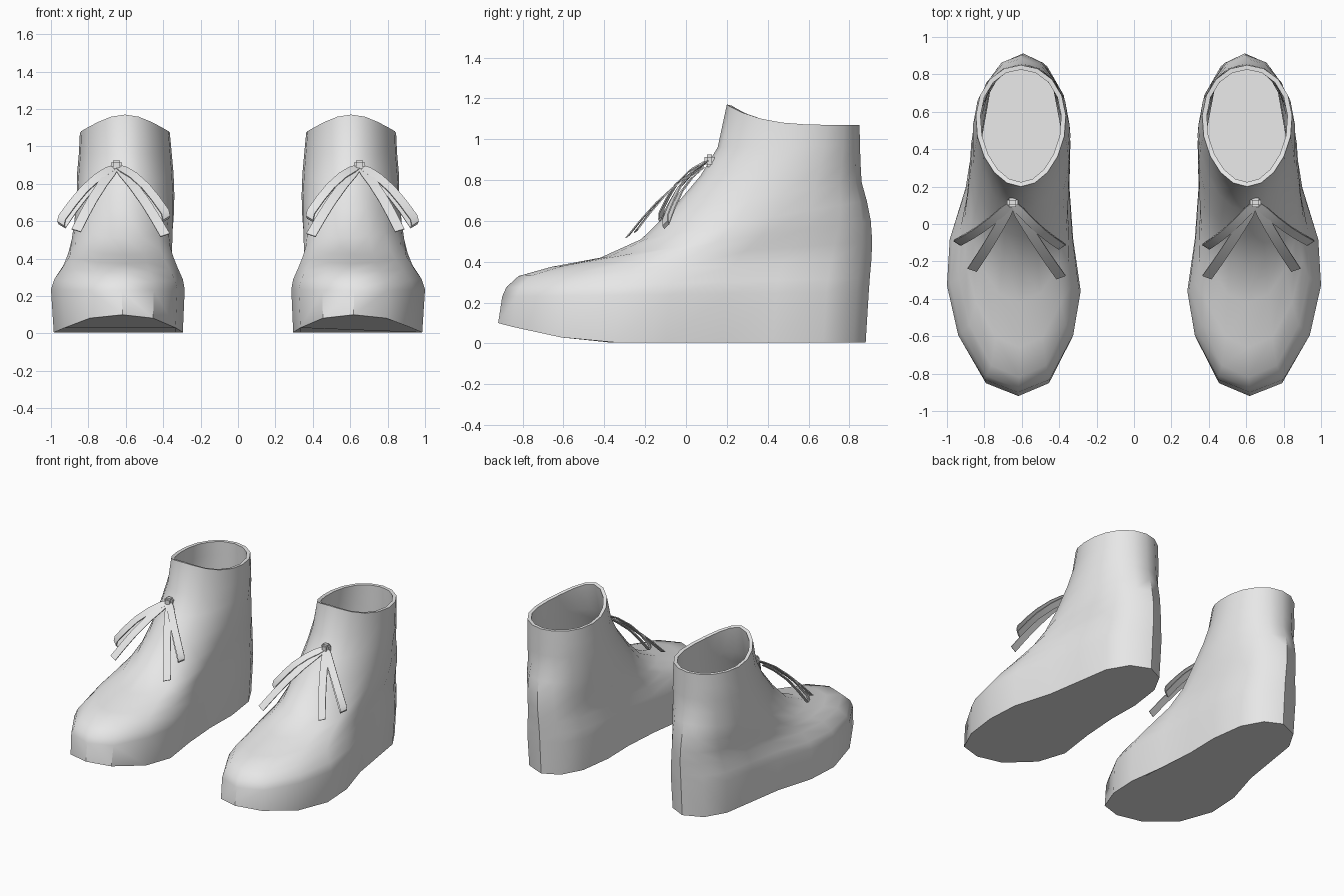
import bpy, bmesh, math
from mathutils import Vector

cube = bpy.data.objects.get("Cube")
if cube:
    bpy.data.objects.remove(cube, do_unlink=True)

grey = bpy.data.materials.new("light grey")
grey.use_nodes = True
grey.diffuse_color = (0.8, 0.8, 0.8, 1)
grey.node_tree.nodes["Principled BSDF"].inputs["Base Color"].default_value = (0.8, 0.8, 0.8, 1)

# Sole outline: toe, outer side, heel, inner side
SOLE = [(.62, -.91), (.80, -.84), (.94, -.6), (1.0, -.33), (.985, -.08), (.90, .2),
        (.86, .45), (.82, .70), (.73, .85), (.585, .91), (.46, .85), (.375, .70),
        (.34, .45), (.345, .2), (.325, -.08), (.285, -.36), (.325, -.6), (.45, -.84)]
N = len(SOLE)

# Rings above the sole: front y, front z, back y, back z, inner x, outer x, blend to ankle oval
RINGS = [(-.90, .23, .895, .25, .285, 1.0, 0),
         (-.88, .275, .90, .32, .292, .985, .04),
         (-.82, .33, .908, .41, .315, .945, .15),
         (-.66, .375, .912, .50, .328, .918, .35),
         (-.42, .42, .905, .60, .333, .90, .6),
         (-.22, .51, .885, .70, .335, .885, .8),
         (-.07, .655, .86, .79, .337, .868, .92),
         (.07, .82, .855, .88, .345, .86, 1),
         (.155, .96, .852, .97, .355, .85, 1)]
COLLAR = (.20, 1.17, .85, 1.07, .365, .845, 1)


def outline(i, blend):
    """Point i of the sole outline blended with an egg-shaped oval, in 0..1."""
    a = 2 * math.pi * i / N
    fx, fy = (SOLE[i][0] - .285) / .715, (SOLE[i][1] + .91) / 1.82
    ex = .5 + .5 * math.sin(a) * (1 - .1 * math.cos(a))
    ey = .5 - .5 * math.cos(a)
    return fx + (ex - fx) * blend, fy + (ey - fy) * blend


def ring(spec, power=1):
    yf, zf, yb, zb, x0, x1, blend = spec
    pts = []
    for i in range(N):
        u, v = outline(i, blend)
        v = min(max(v, 0), 1)
        pts.append(Vector((x0 + (x1 - x0) * u, yf + (yb - yf) * v,
                           zb + (zf - zb) * (1 - v) ** power)))
    return pts


def finish(name, bm, thickness, offset, angle):
    mesh = bpy.data.meshes.new(name)
    bm.to_mesh(mesh)
    bm.free()
    mesh.materials.append(grey)
    ob = bpy.data.objects.new(name, mesh)
    bpy.context.collection.objects.link(ob)
    bpy.ops.object.select_all(action='DESELECT')
    ob.select_set(True)
    bpy.context.view_layer.objects.active = ob
    if thickness:
        mod = ob.modifiers.new("thickness", 'SOLIDIFY')
        mod.thickness = thickness
        mod.offset = offset
        bpy.ops.object.modifier_apply(modifier=mod.name)
    bpy.ops.object.shade_smooth_by_angle(angle=math.radians(angle))
    return ob


def flip(p, side):
    return Vector((p[0] * side, p[1], p[2]))


def boot(name, side):
    # Bottom ring with a raised toe
    base = ring((-.92, 0, .88, 0, .295, .985, 0))
    for p in base:
        p.z = .005 + .095 * max(0, (-.4 - p.y) / .52) ** 1.5
    rings = [base] + [ring(r) for r in RINGS] + [ring(COLLAR, 4)]
    bm = bmesh.new()
    loops = [[bm.verts.new(flip(p, side)) for p in r] for r in rings]
    bm.faces.new(loops[0][::-1])
    for a, b in zip(loops, loops[1:]):
        for i in range(N):
            j = (i + 1) % N
            bm.faces.new((a[i], a[j], b[j], b[i]))
    if side < 0:
        bmesh.ops.reverse_faces(bm, faces=bm.faces[:])
    finish(name, bm, .025, -1, 40)


def ribbon(name, side, path, width):
    """Flat lace lying along the slope of the instep."""
    normal = Vector((0, -.67, .74))
    pts = [Vector(p) for p in path]
    across = (pts[2] - pts[0]).cross(normal).normalized() * width / 2
    bm = bmesh.new()
    rows = []
    for k, p in enumerate(pts):
        w = across * (.6 if k == 0 else 1)
        rows.append([bm.verts.new(flip(p + d, side)) for d in (-w, w)])
    for a, b in zip(rows, rows[1:]):
        bm.faces.new((a[0], a[1], b[1], b[0]))
    finish(name, bm, .006, 0, 40)


def arc(end, lift):
    """Curved path from the knot out to the end point."""
    start, end = Vector((.65, .115, .895)), Vector(end)
    bow = Vector((0, -.4, .9)) * lift
    return [start.lerp(end, t) + bow * math.sin(math.pi * t) for t in (0, .15, .35, .6, .8, 1)]


def laces(side, label):
    # Two hanging tails
    ribbon(label + "_outer_tail", side, arc((.865, -.245, .55), .03), .055)
    ribbon(label + "_inner_tail", side, arc((.39, -.285, .525), .03), .055)
    # Two loops, each running out, round the tip and back
    for part, end in (("outer", (.94, -.10, .62)), ("inner", (.39, -.12, .65))):
        out = arc(end, .045)
        drop = Vector((0, .005, -.045))
        tip = out[-1] + drop * .5 + (out[-1] - out[-2]).normalized() * .012
        back = [p + drop * (.3 + .14 * k) for k, p in enumerate(out)][1:]
        ribbon(label + "_" + part + "_loop", side, out + [tip] + back[::-1], .05)
    # Knot
    bm = bmesh.new()
    bmesh.ops.create_cube(bm, size=1)
    bmesh.ops.scale(bm, verts=bm.verts, vec=(.06, .05, .06))
    bmesh.ops.bevel(bm, geom=bm.edges[:], offset=.012, segments=2, affect='EDGES')
    for v in bm.verts:
        v.co += Vector((.65 * side, .115, .895))
    finish(label + "_knot", bm, 0, 0, 50)


for side, label in ((1, "left"), (-1, "right")):
    boot(label + "_boot", side)
    laces(side, label + "_lace")
